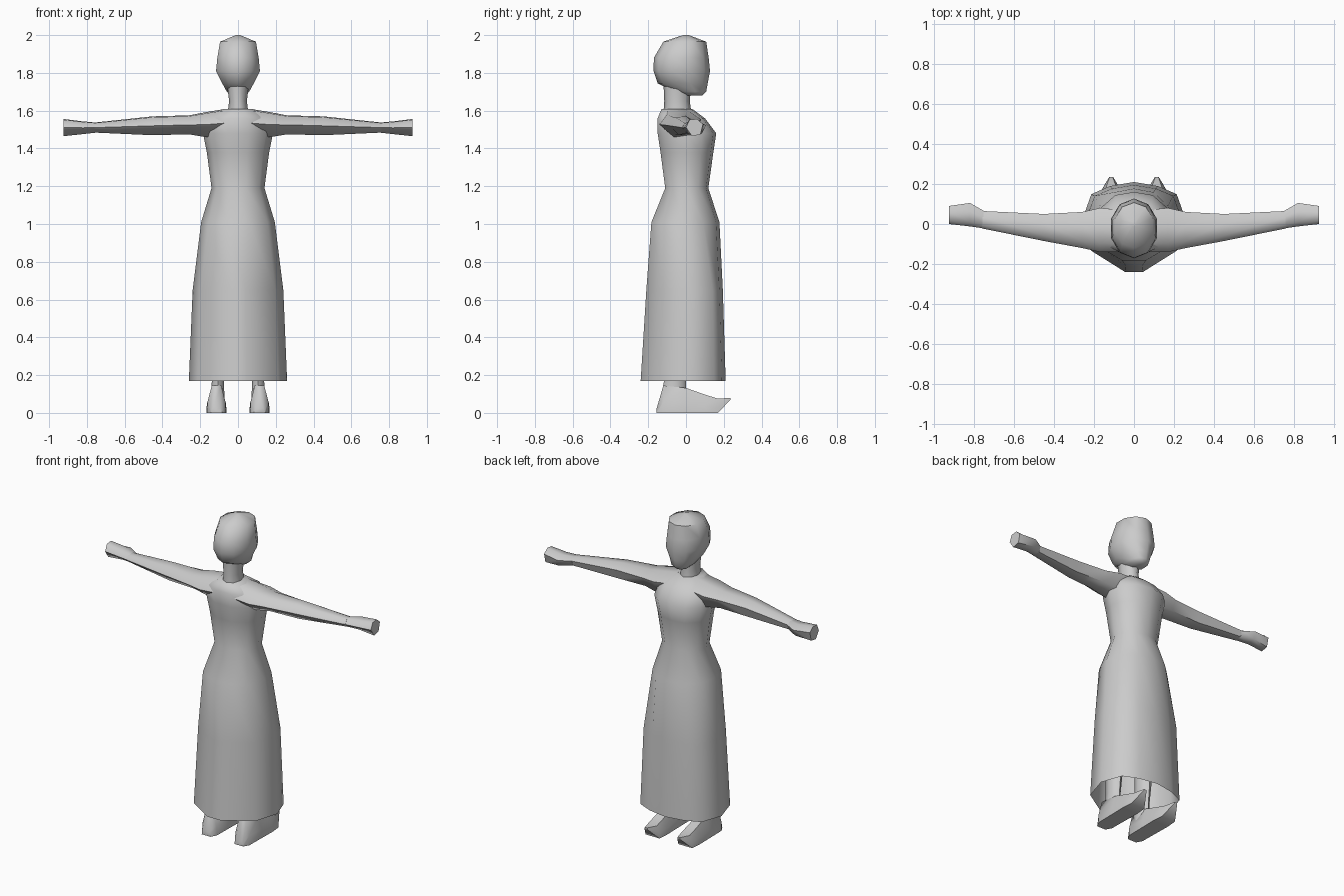
import bpy, bmesh, math

if "Cube" in bpy.data.objects:
    bpy.data.objects.remove(bpy.data.objects["Cube"])


def loft(name, rings, cap_start=True, cap_end=True, mirror=False, angle=60):
    """Skin a list of equal-length point rings into one mesh."""
    bm = bmesh.new()
    loops = [[bm.verts.new(p) for p in ring] for ring in rings]
    n = len(loops[0])
    for a, b in zip(loops, loops[1:]):
        for i in range(n):
            j = (i + 1) % n
            bm.faces.new((a[i], a[j], b[j], b[i]))
    if cap_start:
        bm.faces.new(loops[0][::-1])
    if cap_end:
        bm.faces.new(loops[-1])
    bmesh.ops.recalc_face_normals(bm, faces=bm.faces)
    mesh = bpy.data.meshes.new(name)
    bm.to_mesh(mesh)
    bm.free()
    obj = bpy.data.objects.new(name, mesh)
    bpy.context.collection.objects.link(obj)
    bpy.ops.object.select_all(action='DESELECT')
    obj.select_set(True)
    bpy.context.view_layer.objects.active = obj
    bpy.ops.object.shade_smooth_by_angle(angle=math.radians(angle))
    if mirror:
        mod = obj.modifiers.new("Mirror", 'MIRROR')
        mod.use_mirror_merge = False
    return obj


def full(half):
    """Complete a half outline (first point on the centre line) by mirroring."""
    return half + [(-x, y) for x, y in reversed(half[1:])]


def oval(n, phase=0.0):
    return [(math.sin(phase + math.tau * i / n), math.cos(phase + math.tau * i / n))
            for i in range(n)]


def level(outline, z, hw, back, front, cx=0.0):
    """Horizontal ring at height z with half width hw, spanning back..front in y."""
    c, h = (back + front) / 2, (front - back) / 2
    return [(cx + u * hw, c + v * h, z) for u, v in outline]


# Dress: open hem, skirt, waist, bust and shoulders
HEM = full([(0, 1), (.46, .91), (.82, .73), (1, .15), (.82, -.53), (.17, -1)])
TORSO = full([(0, 1), (.5, .9), (.87, .52), (1, -.05), (.8, -.68), (.3, -1)])
loft("dress", [
    level(HEM, .17, .26, -.24, .21),
    level(HEM, .65, .24, -.21, .195),
    level(TORSO, 1.01, .195, -.183, .177),
    level(TORSO, 1.19, .14, -.11, .118),
    level(TORSO, 1.38, .165, -.135, .145),
    level(TORSO, 1.48, .185, -.15, .16),
    level(TORSO, 1.56, .17, -.15, .10),
    level(TORSO, 1.608, .08, -.13, .035),
], cap_start=False)

# Neck
loft("neck", [level(oval(8), z, w, b, f) for z, w, b, f in [
    (1.58, .056, -.12, .03), (1.65, .047, -.115, .02), (1.76, .06, -.12, .03)]])

# Head: chin, jaw, cheeks, crown
loft("head", [level(oval(10), z, w, b, f) for z, w, b, f in [
    (1.68, .04, -.01, .085), (1.70, .062, -.06, .107), (1.745, .088, -.15, .115),
    (1.81, .122, -.172, .127), (1.88, .115, -.17, .12),
    (1.965, .1, -.12, .107), (2.0, .012, -.015, .015)]])


# Arms: rings across x as (x, y range, z range)
def arm_ring(x, y0, y1, z0, z1):
    return [(x, (y0 + y1) / 2 + u * (y1 - y0) / 2, (z0 + z1) / 2 + v * (z1 - z0) / 2)
            for u, v in [(-1, 0), (-.6, .9), (.3, 1), (1, .4), (.7, -.8), (-.3, -1)]]


loft("arm", [arm_ring(*r) for r in [
    (.06, -.14, .07, 1.46, 1.61),
    (.17, -.14, .08, 1.46, 1.592),
    (.26, -.12, .06, 1.475, 1.575),
    (.45, -.085, .05, 1.47, 1.57),
    (.76, -.022, .065, 1.484, 1.537)]], mirror=True)

# Hands: flaring fists
loft("hand", [arm_ring(*r) for r in [
    (.75, -.022, .065, 1.484, 1.537),
    (.82, -.012, .105, 1.476, 1.543),
    (.925, 0, .09, 1.465, 1.556)]], mirror=True)

# Legs under the skirt
loft("leg", [level(oval(8), z, w, b, f, cx=.107) for z, w, b, f in [
    (.08, .036, -.13, .0), (.18, .031, -.115, .0), (.5, .05, -.10, .03)]], mirror=True)


# Shoes: wide flat sole, narrow top, raised pointed toe
def shoe_ring(y, hw, top_hw, z0, z1, cx=.114):
    zm = z0 + (z1 - z0) * .4
    return [(cx - hw, y, z0), (cx + hw, y, z0), (cx + hw * .95, y, zm),
            (cx + top_hw, y, z1), (cx - top_hw, y, z1), (cx - hw * .95, y, zm)]


loft("shoe", [shoe_ring(*r) for r in [
    (-.155, .03, .02, 0, .025),
    (-.12, .05, .025, 0, .145),
    (.0, .052, .026, 0, .132),
    (.10, .054, .03, 0, .097),
    (.17, .048, .03, 0, .075),
    (.235, .01, .008, .07, .08)]], mirror=True, angle=50)
